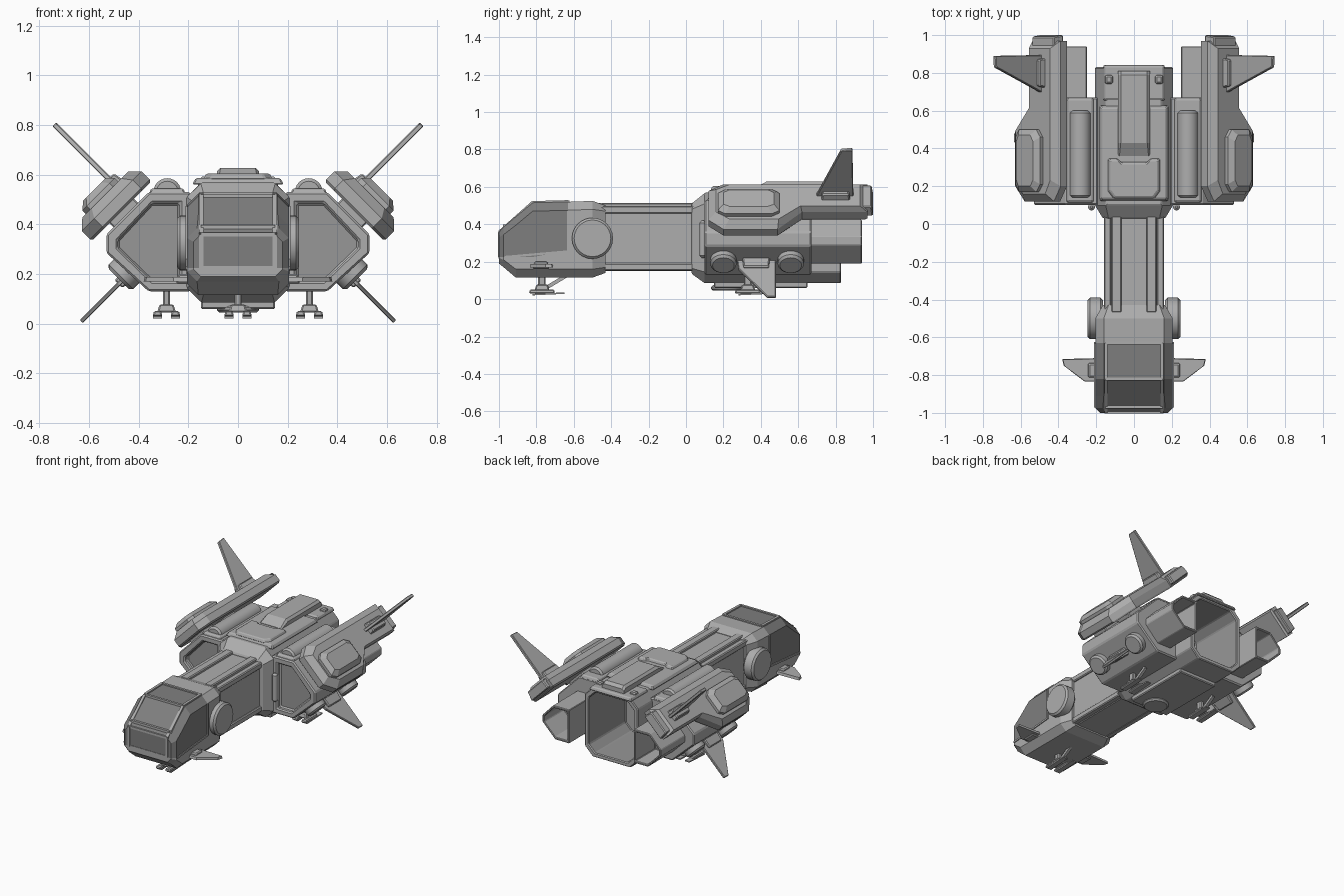
import bpy, bmesh
from math import radians, pi
from mathutils import Matrix, Vector

cube = bpy.data.objects.get("Cube")
if cube:
    bpy.data.objects.remove(cube, do_unlink=True)


def material(name, v):
    m = bpy.data.materials.new(name)
    m.use_nodes = True
    m.diffuse_color = (v, v, v, 1)
    m.node_tree.nodes["Principled BSDF"].inputs["Base Color"].default_value = (v, v, v, 1)
    return m


HULL = material("hull grey", 0.42)
PANEL = material("panel grey", 0.31)
GLASS = material("window grey", 0.21)


def finish(name, bm, mirror=False, bevel=0.006, accent=None, rule=None, smooth=False):
    """Turn a bmesh into an object; faces passing the rule get the accent colour."""
    bmesh.ops.recalc_face_normals(bm, faces=bm.faces)
    mesh = bpy.data.meshes.new(name)
    mesh.materials.append(HULL)
    if accent:
        mesh.materials.append(accent)
        for f in bm.faces:
            f.material_index = int(rule(f.calc_center_median()))
    bm.to_mesh(mesh)
    bm.free()
    ob = bpy.data.objects.new(name, mesh)
    bpy.context.collection.objects.link(ob)
    if smooth:
        bpy.ops.object.select_all(action='DESELECT')
        ob.select_set(True)
        bpy.context.view_layer.objects.active = ob
        bpy.ops.object.shade_smooth_by_angle(angle=radians(35))
    if mirror:
        ob.modifiers.new("Mirror", 'MIRROR').use_axis[0] = True
    if bevel:
        b = ob.modifiers.new("Bevel", 'BEVEL')
        b.width, b.segments, b.limit_method = bevel, 1, 'ANGLE'
        b.angle_limit = radians(40)
    return ob


def loft(name, rings, **kw):
    """Skin rings of equal point count and cap both ends with quad strips."""
    bm = bmesh.new()
    vs = [[bm.verts.new(p) for p in r] for r in rings]
    n = len(vs[0])
    for a, b in zip(vs, vs[1:]):
        for i in range(n):
            j = (i + 1) % n
            bm.faces.new((a[i], a[j], b[j], b[i]))
    for r in (vs[0], vs[-1]):
        for i in range(n // 2 - 1):
            bm.faces.new((r[i], r[i + 1], r[n - 2 - i], r[n - 1 - i]))
    return finish(name, bm, **kw)


def sym(y, half):
    return [(x, y, z) for x, z in half] + [(-x, y, z) for x, z in reversed(half)]


def octa(y, w, z0, z1, c):
    return sym(y, [(w - c, z0), (w, z0 + c), (w, z1 - c), (w - c, z1)])


def prism(name, outline, levels, M=Matrix(), **kw):
    """Stack an outline at (height, inset) levels, in the frame M."""
    bm = bmesh.new()
    lo = [min(p[k] for p in outline) for k in (0, 1)]
    hi = [max(p[k] for p in outline) for k in (0, 1)]
    mid = [(a + b) / 2 for a, b in zip(lo, hi)]
    half = [(b - a) / 2 for a, b in zip(lo, hi)]
    vs = []
    for h, inset in levels:
        q = [[mid[k] + (p[k] - mid[k]) * (1 - inset / half[k]) for k in (0, 1)] for p in outline]
        vs.append([bm.verts.new(M @ Vector((x, y, h))) for x, y in q])
    n = len(outline)
    for a, b in zip(vs, vs[1:]):
        for i in range(n):
            bm.faces.new((a[i], a[(i + 1) % n], b[(i + 1) % n], b[i]))
    bm.faces.new(vs[0])
    bm.faces.new(vs[-1])
    return finish(name, bm, **kw)


def box(name, x0, x1, y0, y1, z0, z1, inset=0.0, **kw):
    return prism(name, [(x0, y0), (x1, y0), (x1, y1), (x0, y1)], [(z0, 0), (z1, inset)], **kw)


def strut(name, p, q, w, h, **kw):
    p, q = Vector(p), Vector(q)
    M = Matrix.Translation(p) @ (q - p).to_track_quat('Z', 'Y').to_matrix().to_4x4()
    o = [(-w, -h), (w, -h), (w, h), (-w, h)]
    return prism(name, o, [(0, 0), ((q - p).length, 0)], M, bevel=0, **kw)


def disc(name, r, depth, M, **kw):
    bm = bmesh.new()
    bmesh.ops.create_cone(bm, cap_ends=True, segments=24, radius1=r, radius2=r, depth=depth, matrix=M)
    return finish(name, bm, smooth=True, bevel=min(0.012, depth / 3), **kw)


def at(x, y, z, deg=0, axis='Y'):
    return Matrix.Translation((x, y, z)) @ Matrix.Rotation(radians(deg), 4, axis)


# Cockpit: windows are the upper faces ahead of the rear frame
head = [(-1, .18, .19, .225, .36, .03), (-.975, .205, .17, .225, .385, .04),
        (-.91, .205, .115, .225, .44, .045), (-.82, .205, .115, .225, .515, .045),
        (-.63, .205, .115, .26, .52, .045), (-.5, .205, .115, .26, .525, .045),
        (-.43, .165, .14, .26, .5, .03)]
loft("cockpit", [sym(y, [(w - c, a), (w, a + c), (w, m), (w, b - c), (w - c, b)])
                 for y, w, a, m, b, c in head], bevel=0, accent=GLASS,
     rule=lambda c: c.y < -.64 and c.z > .225)

# Window frame bars
frame = [(-.995, .225), (-.995, .36), (-.82, .515), (-.63, .52)]
for (ya, za), (yb, zb) in zip(frame, frame[1:]):
    strut("window_rail", (.148, ya, za), (.148, yb, zb), .009, .009, mirror=True)
for y, z in frame + [(-.97, .39)]:
    strut("window_crossbar", (-.15, y, z), (.15, y, z), .008, .008)
strut("window_sill", (.205, -.97, .225), (.205, -.63, .255), .006, .006, mirror=True)
strut("window_post", (.205, -.63, .25), (.205, -.63, .475), .006, .006, mirror=True)

# Cockpit side drums and canards
disc("side_drum", .11, .08, at(.205, -.5, .325, 90), mirror=True)
prism("canard", [(.19, -.71), (.38, -.715), (.372, -.75), (.26, -.835), (.19, -.835)],
      [(.17, 0), (.188, .004)], mirror=True, bevel=0)
box("canard_root", .19, .25, -.82, -.73, .16, .2, .01, mirror=True)

# Neck with longerons and roof rails
loft("neck", [octa(y, .148, .15, .497, .03) for y in (-.48, .08)], bevel=0)
for z in (.172, .478):
    box("neck_longeron", .12, .16, -.46, .07, z - .02, z + .02, mirror=True)
box("neck_rail", .065, .12, -.47, .07, .48, .515, mirror=True)

# Fuselage with open rear bay
loft("fuselage", [octa(.03, .165, .135, .51, .03), octa(.1, .207, .085, .57, .06),
                  octa(.83, .207, .085, .57, .06), octa(.83, .175, .115, .54, .05),
                  octa(.42, .175, .115, .54, .05)], accent=PANEL,
     rule=lambda c: .42 <= c.y < .7 and abs(c.x) < .18 and .11 < c.z < .545 and c.y != .465)
box("roof_deck", -.185, .185, .12, .63, .56, .587, .015)
box("rear_collar", -.165, .165, .65, .845, .555, .58, .01)
prism("roof_hatch", [(-.11, .13), (.11, .13), (.14, .17), (.14, .35), (.09, .35), (.07, .33),
                     (-.07, .33), (-.09, .35), (-.14, .35), (-.14, .17)], [(.58, 0), (.605, .012)])
loft("roof_spine", [octa(y, .085, .565, z, c) for y, z, c in
                    ((.36, .59, .008), (.43, .628, .015), (.79, .628, .015), (.81, .61, .015))], bevel=0)
box("bay_hinge", .11, .155, .74, .79, .57, .592, .005, mirror=True)
box("belly_plate", -.15, .15, .15, .65, .06, .1, mirror=False)
disc("belly_disc", .085, .03, at(0, .22, .06))

# Wing boxes with recessed front panels
outer = [(.19, .13), (.36, .13), (.53, .285), (.53, .36), (.36, .53), (.19, .53)]
inner = [(.235, .17), (.345, .17), (.485, .305), (.485, .335), (.345, .485), (.235, .485)]
tail = [(.25, .19), (.36, .19), (.46, .29), (.46, .335), (.375, .425), (.25, .425)]


def ring(pts, y, k=1.0):
    cx, cz = .35, .31
    return [(cx + (x - cx) * k, y, cz + (z - cz) * k) for x, z in pts]


loft("wing_box", [ring(inner, .135), ring(inner, .1), ring(outer, .1), ring(outer, .67)],
     mirror=True, bevel=.008, accent=PANEL, rule=lambda c: .13 < c.y < .14)
loft("engine_duct", [ring(tail, .6), ring(tail, .94), ring(tail, .94, .86), ring(tail, .72, .86)],
     mirror=True, bevel=.004, accent=PANEL, rule=lambda c: .7 < c.y < .73)
disc("roof_tank", .056, .46, at(.285, .37, .53, 90, 'X'), mirror=True)
box("tank_bed", .21, .36, .11, .67, .52, .545, .01, mirror=True)
disc("root_pipe", .018, .2, at(.225, .09, .32), mirror=True)

# Tilted upper nacelles: local x runs outward and down, local z outward and up
UP = at(.5, 0, .485, 45)
prism("nacelle", [(-.17, .2), (-.12, .12), (.1, .12), (.17, .2), (.17, .49), (.04, .62),
                  (.04, .97), (-.17, .97)], [(-.045, .01), (-.035, 0), (.012, 0), (.05, .04)],
      UP, mirror=True, bevel=0)
prism("nacelle_tail", [(-.15, .9), (.03, .9), (.03, 1), (-.15, 1)], [(-.03, 0), (.035, .008)],
      UP, mirror=True)
prism("nacelle_pod", [(-.075, .21), (-.045, .17), (.085, .17), (.11, .21), (.11, .46), (.085, .5),
                      (-.045, .5), (-.075, .46)], [(.03, 0), (.07, 0), (.095, .03)],
      UP, mirror=True, bevel=0)
for y in (.2, .44):
    prism("nacelle_mount", [(-.07, y), (.07, y), (.07, y + .12), (-.07, y + .12)],
          [(-.09, 0), (-.03, 0)], UP, mirror=True)

# Fins stand along the local z of their frames
UP_FIN = UP @ at(-.055, 0, 0, -90)
prism("upper_fin", [(.03, .69), (.39, .83), (.395, .89), (.03, .895)], [(-.011, 0), (.011, 0)],
      UP_FIN, mirror=True, bevel=.004)
prism("upper_fin_root", [(-.095, .72), (-.01, .72), (-.01, .88), (-.095, .88)],
      [(.03, 0), (.085, .01)], UP, mirror=True)
LOW = at(.46, 0, .18, 135)
prism("lower_fin", [(-.07, .27), (.03, .28), (.243, .435), (.243, .48), (-.07, .48)],
      [(-.009, 0), (.009, 0)], LOW @ at(0, 0, 0, -90), mirror=True, bevel=.004)
prism("lower_fin_root", [(-.03, .3), (.03, .3), (.03, .45), (-.03, .45)],
      [(-.05, 0), (.03, .008)], LOW, mirror=True)
for y in (.2, .56):
    disc("wing_thruster", .07, .07, at(.455, y, .205, 135), mirror=True)


# Landing gear
def gear(x, y, **kw):
    box("gear_leg", x - .015, x + .015, y + .05, y + .09, .05, .16, **kw)
    box("gear_hub", x - .038, x + .038, y + .03, y + .11, .045, .078, .01, **kw)
    strut("gear_brace", (x, y + .1, .065), (x, y + .2, .125), .01, .01, **kw)
    for s in (-1, 1):
        box("gear_foot", x + s * .036 - .02, x + s * .036 + .02, y, y + .14, .03, .052, .006, **kw)
        strut("gear_toe", (x + s * .036, y + .02, .024), (x + s * .036, y + .19, .032), .018, .004, **kw)


gear(0, -.84)
gear(.288, .26, mirror=True)
